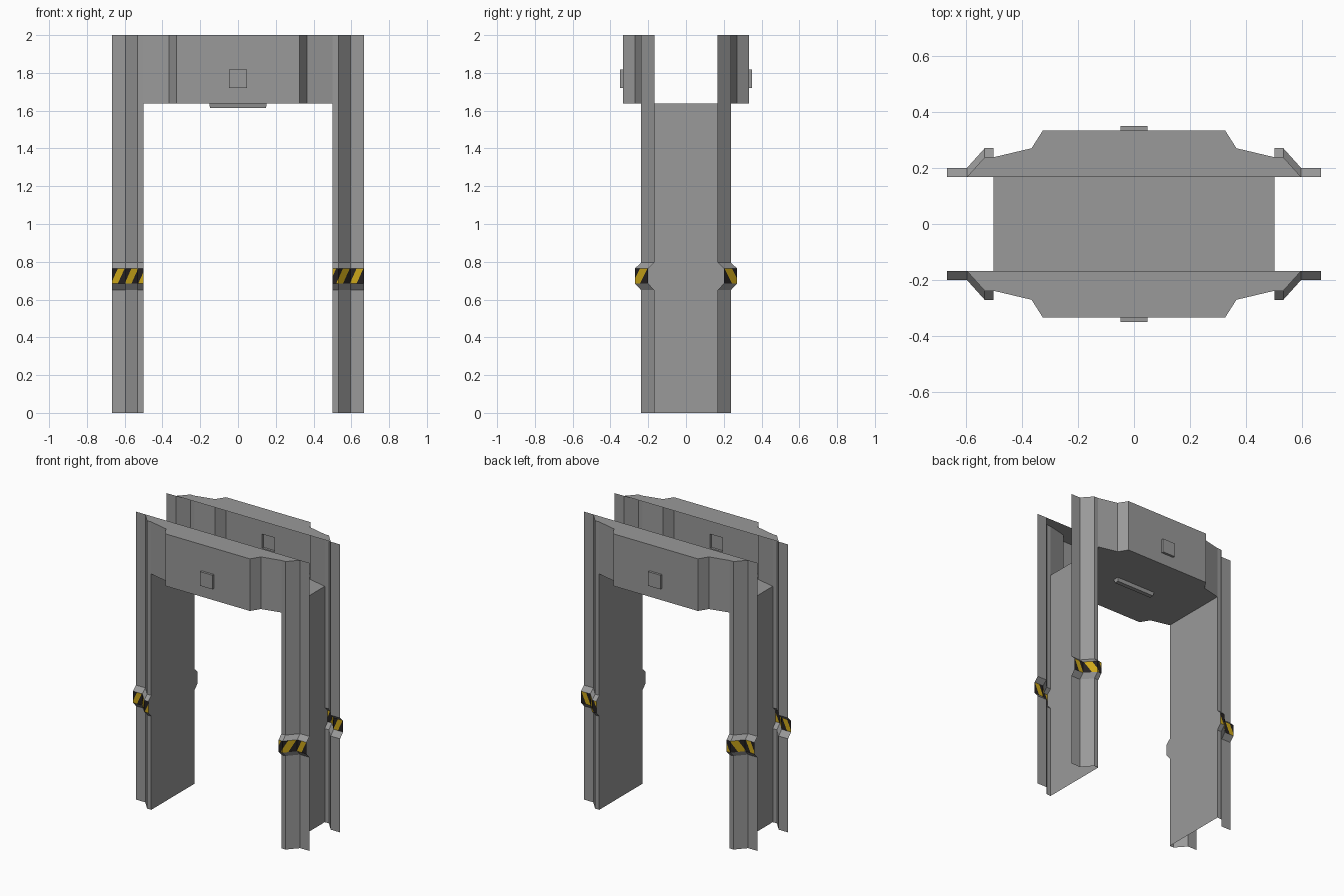
import bpy, bmesh, math
from mathutils import Vector

if "Cube" in bpy.data.objects:
    bpy.data.objects.remove(bpy.data.objects["Cube"])


def material(name, rgb):
    m = bpy.data.materials.new(name)
    m.diffuse_color = (*rgb, 1)
    m.use_nodes = True
    m.node_tree.nodes["Principled BSDF"].inputs["Base Color"].default_value = m.diffuse_color
    return m


GREY = material("frame grey", (0.32, 0.32, 0.32))
YELLOW = material("hazard yellow", (0.60, 0.38, 0.01))
BLACK = material("hazard black", (0.018, 0.015, 0.015))


def finish(name, bm, mats=(GREY,)):
    me = bpy.data.meshes.new(name)
    bm.to_mesh(me)
    bm.free()
    for m in mats:
        me.materials.append(m)
    ob = bpy.data.objects.new(name, me)
    bpy.context.collection.objects.link(ob)
    return ob


def sheet(rows, out):
    """Grid of quads from rows of points, facing the direction out."""
    bm = bmesh.new()
    vs = [[bm.verts.new(p) for p in r] for r in rows]
    for a, b in zip(vs, vs[1:]):
        for i in range(len(a) - 1):
            bm.faces.new((a[i], a[i + 1], b[i + 1], b[i]))
    bm.normal_update()
    if sum((f.normal * f.calc_area() for f in bm.faces), Vector()).dot(Vector(out)) < 0:
        bmesh.ops.reverse_faces(bm, faces=bm.faces[:])
    return bm


def plate(name, pts, z, up):
    bm = bmesh.new()
    f = bm.faces.new([bm.verts.new((x, y, z)) for x, y in pts])
    f.normal_update()
    if f.normal.z * up < 0:
        f.normal_flip()
    finish(name, bm)


# bump levels shared by pillars and side panels: (height, outward shift)
LEVELS = [(0, 0), (0.65, 0), (0.685, 0.032), (0.765, 0.032), (0.795, 0)]
PILLAR = [(0.5, 0.238), (0.532, 0.238), (0.595, 0.168), (0.667, 0.168)]
HALF = 0.036   # stripe width

# four folded pillars with hazard bands
for sx, side in ((1, "right"), (-1, "left")):
    for sy, end in ((-1, "front"), (1, "back")):
        rows = [[(sx * x, sy * (y + d), z) for x, y in PILLAR]
                for z, d in LEVELS + [(2, 0)]]
        bm = sheet(rows, (0, sy, 0))

        def in_band(f):
            return 0.69 < f.calc_center_median().z < 0.76

        n = Vector((1, 0, -0.45)).normalized()
        start = 0.502 if sx > 0 else -0.69
        for i in range(-1, 7):
            band = [f for f in bm.faces if in_band(f)]
            geom = band + list({e for f in band for e in f.edges}) + \
                list({v for f in band for v in f.verts})
            bmesh.ops.bisect_plane(bm, geom=geom, dist=1e-5,
                                   plane_co=(start + i * HALF, 0, 0.725), plane_no=n)
        for f in bm.faces:
            if in_band(f):
                c = f.calc_center_median()
                s = c.x - 0.45 * (c.z - 0.725) - start
                f.material_index = 1 if math.floor(s / HALF) % 2 else 2
        finish(f"{end}_{side}_pillar", bm, (GREY, YELLOW, BLACK))

    # inner side panel
    rows = [[(sx * 0.5, y + math.copysign(d, y) * (abs(y) > 0.2), z)
             for y in (-0.238, -0.168, 0.168, 0.238)] for z, d in LEVELS + [(1.638, 0)]]
    finish(f"{side}_side_panel", sheet(rows, (-sx, 0, 0)))

# header fascias with raised square badge, and their top covers
HALF_FASCIA = [(0.5, 0.238), (0.365, 0.27), (0.325, 0.333)]
OUTLINE = [(-x, y) for x, y in HALF_FASCIA] + HALF_FASCIA[::-1]
for sy, end in ((-1, "front"), (1, "back")):
    prof = OUTLINE[:3] + [(-0.048, 0.333), (0.048, 0.333)] + OUTLINE[3:]
    rows = [[(x, sy * y, z) for x, y in prof] for z in (1.638, 1.72, 1.818, 2)]
    bm = sheet(rows, (0, sy, 0))
    badge = [f for f in bm.faces
             if abs(f.calc_center_median().x) < 0.01 and 1.73 < f.calc_center_median().z < 1.81]
    ext = bmesh.ops.extrude_face_region(bm, geom=badge)["geom"]
    bmesh.ops.translate(bm, vec=(0, sy * 0.016, 0),
                        verts=[g for g in ext if isinstance(g, bmesh.types.BMVert)])
    bmesh.ops.delete(bm, geom=[f for f in badge if f.is_valid], context="FACES_ONLY")
    finish(f"{end}_header", bm)
    cover = [(-0.595, 0.168), (-0.532, 0.238)] + OUTLINE + [(0.532, 0.238), (0.595, 0.168)]
    plate(f"{end}_header_top", [(x, sy * y) for x, y in cover], 2, 1)

# ceiling reaching both fascias
plate("ceiling", OUTLINE + [(x, -y) for x, y in OUTLINE[::-1]], 1.638, -1)

# slim bar under the ceiling
bm = bmesh.new()
bmesh.ops.create_cube(bm, size=1)
for v in bm.verts:
    low = v.co.z < 0
    v.co = (math.copysign(0.148 if low else 0.152, v.co.x),
            math.copysign(0.015 if low else 0.02, v.co.y), 1.613 if low else 1.639)
finish("ceiling_bar", bm)
